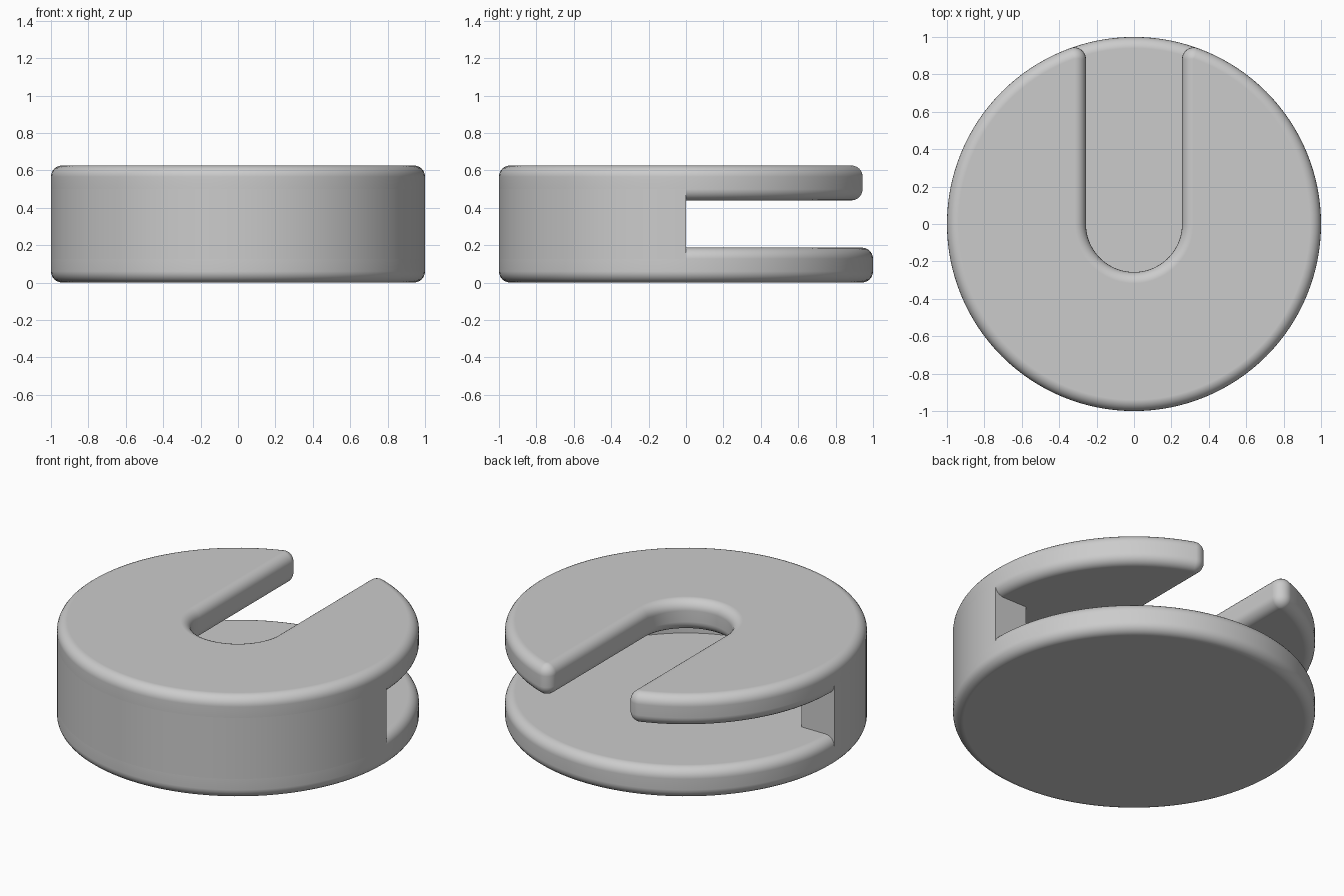
import bpy, bmesh
from math import pi, sin, cos, sqrt, atan2, floor, ceil

cube = bpy.data.objects.get("Cube")
if cube:
    bpy.data.objects.remove(cube, do_unlink=True)

RADIUS, HEIGHT, PLATE = 1.0, 0.626, 0.187
BEVEL, FILLET = 0.06, 0.062
SLOT, POCKET = 0.257, 0.78
STEP = 2 * pi / 128

grey = bpy.data.materials.new("plain grey")
grey.use_nodes = True
grey.diffuse_color = (0.6, 0.6, 0.6, 1)
grey.node_tree.nodes["Principled BSDF"].inputs["Base Color"].default_value = (0.6, 0.6, 0.6, 1)


def arc(cx, cy, r, a, b, n):
    return [(cx + r * cos(a + (b - a) * i / n), cy + r * sin(a + (b - a) * i / n))
            for i in range(n + 1)]


def disc_outline(d):
    return arc(0, 0, RADIUS - d, 0, 2 * pi, 128)[:-1]


def slotted_outline(d):
    # Disc outline inset by d, with a U slot open at the back and rounded mouth corners
    cx = SLOT + FILLET
    cy = sqrt((RADIUS - FILLET) ** 2 - cx ** 2)
    t = atan2(cy, cx)
    first, last = pi - t, 2 * pi + t
    angles = [first] + [k * STEP for k in range(ceil(first / STEP), floor(last / STEP) + 1)] + [last]
    pts = [((RADIUS - d) * cos(a), (RADIUS - d) * sin(a)) for a in angles]
    pts += arc(cx, cy, FILLET - d, t, pi, 10)[1:]
    pts += arc(0, 0, SLOT + d, 0, -pi, 40)
    pts += arc(-cx, cy, FILLET - d, 0, pi - t, 10)[:-1]
    return pts


def body_outline(d):
    # Half ring across the front
    return arc(0, 0, RADIUS, pi, 2 * pi, 64) + arc(0, 0, POCKET, 0, -pi, 64)


def loft(name, outline, layers):
    bm = bmesh.new()
    rings = [[bm.verts.new((x, y, z)) for x, y in outline(d)] for d, z in layers]
    n = len(rings[0])
    for low, high in zip(rings, rings[1:]):
        for i in range(n):
            j = (i + 1) % n
            bm.faces.new((low[i], low[j], high[j], high[i]))
    bm.faces.new(rings[0][::-1])
    bm.faces.new(rings[-1])
    mesh = bpy.data.meshes.new(name)
    bm.to_mesh(mesh)
    bm.free()
    mesh.materials.append(grey)
    obj = bpy.data.objects.new(name, mesh)
    bpy.context.collection.objects.link(obj)
    bpy.ops.object.select_all(action='DESELECT')
    obj.select_set(True)
    bpy.context.view_layer.objects.active = obj
    bpy.ops.object.shade_smooth_by_angle(angle=pi / 6)
    mod = obj.modifiers.new("flat caps", 'WEIGHTED_NORMAL')
    mod.keep_sharp = True
    return obj


def rounded_layers(z0, z1, steps=6):
    curve = [(BEVEL * (1 - sin(a)), BEVEL * (1 - cos(a)))
             for a in (pi / 2 * i / steps for i in range(steps + 1))]
    return [(d, z0 + h) for d, h in curve] + [(d, z1 - h) for d, h in reversed(curve)]


# Round base, slotted top and the half ring joining them
loft("lower_plate", disc_outline, rounded_layers(0, PLATE))
loft("upper_plate", slotted_outline, rounded_layers(HEIGHT - PLATE, HEIGHT))
loft("front_wall", body_outline, [(0, PLATE - BEVEL), (0, HEIGHT - PLATE + BEVEL)])
